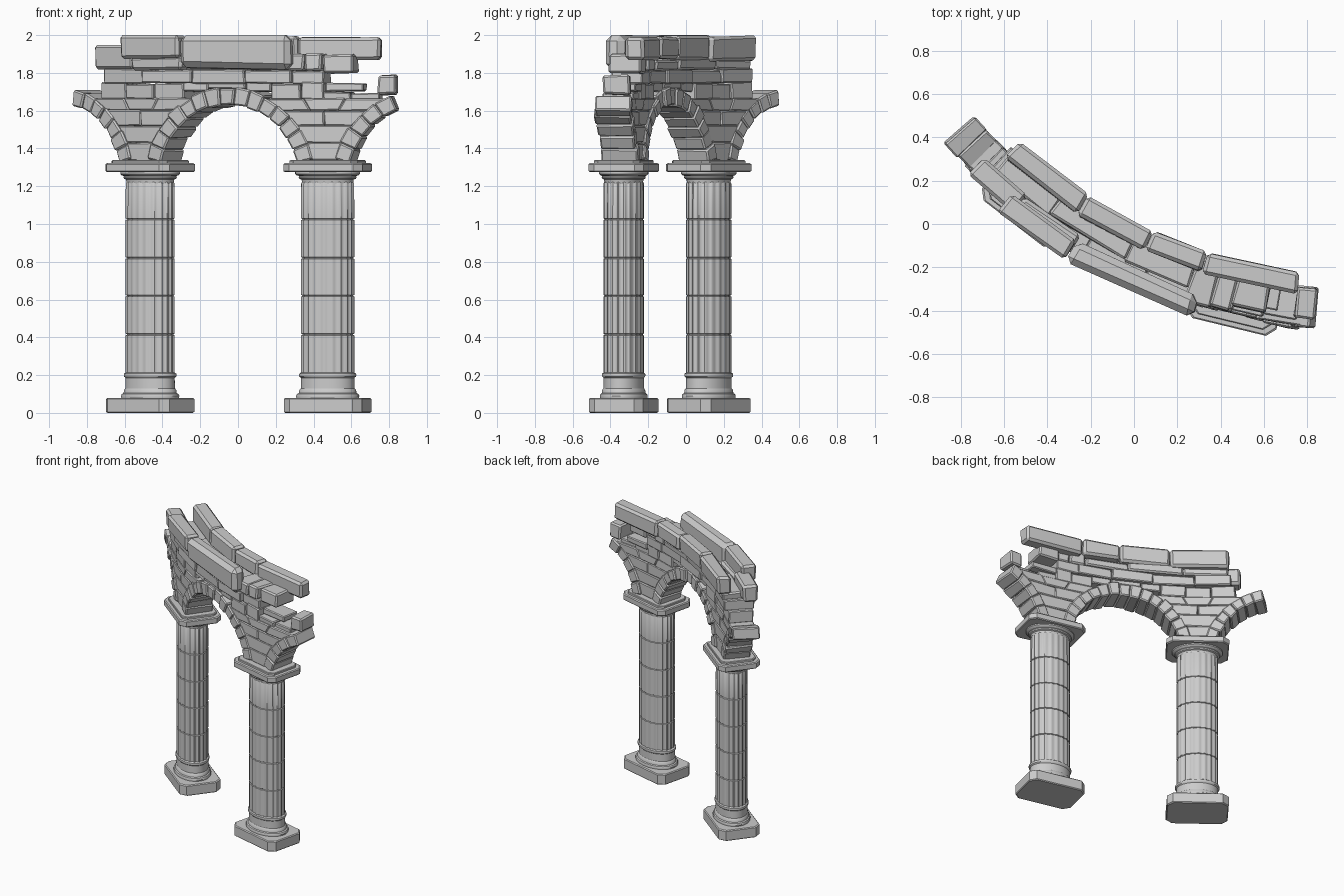
import bpy, bmesh, math, random
from mathutils import Vector, Matrix

if "Cube" in bpy.data.objects:
    bpy.data.objects.remove(bpy.data.objects["Cube"])

random.seed(4)
R, CX, CY = 2.506, 1.064, 2.106          # plan circle of the curved wall
PHI0 = math.radians(244.4)
ZC, RI, RO = 1.235, 0.395, 0.487         # arch centre height and radii
STEP = R * math.radians(24)              # column spacing along the wall
COLS = (-STEP / 2, STEP / 2)


def place(s, d, z):
    """Wall coordinates: s along the curve, d outward to the front, z up."""
    p = PHI0 + s / R
    return Vector((CX + (R + d) * math.cos(p), CY + (R + d) * math.sin(p), z))


def finish(bm, name, smooth=False):
    bmesh.ops.recalc_face_normals(bm, faces=bm.faces)
    me = bpy.data.meshes.new(name)
    bm.to_mesh(me)
    bm.free()
    ob = bpy.data.objects.new(name, me)
    bpy.context.collection.objects.link(ob)
    if smooth:
        bpy.ops.object.select_all(action='DESELECT')
        ob.select_set(True)
        bpy.context.view_layer.objects.active = ob
        bpy.ops.object.shade_smooth_by_angle(angle=math.radians(35))
    return ob


def stone(bm, quad, d0, d1, jit=0.004, bev=0.008):
    """Six-sided stone: quad is four (s, z) corners, swept from d0 to d1."""
    j = lambda: random.uniform(-jit, jit)
    vs = [bm.verts.new(place(s + j(), d + j(), min(z + j(), 2.0)))
          for d in (d0, d1) for s, z in quad]
    faces = [(0, 1, 2, 3), (7, 6, 5, 4)]
    faces += [(i, i + 4, (i + 1) % 4 + 4, (i + 1) % 4) for i in range(4)]
    fs = [bm.faces.new([vs[i] for i in f]) for f in faces]
    bmesh.ops.recalc_face_normals(bm, faces=fs)
    edges = list({e for f in fs for e in f.edges})
    bmesh.ops.bevel(bm, geom=edges, offset=bev, segments=1, affect='EDGES')


def box(bm, s0, s1, z0, z1, d0, d1, jit=0.006, bev=0.01):
    stone(bm, [(s0, z0), (s1, z0), (s1, z1), (s0, z1)], d0, d1, jit, bev)


def slab(bm, w, h, c, z0, z1, b):
    """Corner-cut rectangular slab with a chamfered rim."""
    def ring(k, z):
        x, y = w / 2 - k, h / 2 - k
        pts = [(x, y - c), (x - c, y), (c - x, y), (-x, y - c),
               (-x, c - y), (c - x, -y), (x - c, -y), (x, c - y)]
        return [bm.verts.new((px, py, z)) for px, py in pts]
    rings = [ring(b, z0), ring(0, z0 + b), ring(0, z1 - b), ring(b, z1)]
    skin(bm, rings)


def skin(bm, rings):
    n = len(rings[0])
    for a, b in zip(rings, rings[1:]):
        for i in range(n):
            bm.faces.new((a[i], a[(i + 1) % n], b[(i + 1) % n], b[i]))
    bm.faces.new(rings[0][::-1])
    bm.faces.new(rings[-1])


def lathe(bm, profile, flute=0.0):
    """Elliptical turning, optionally with 20 shallow flutes."""
    cut = [0, 0, .8, 1, .8] * 20
    rings = []
    for r, z in profile:
        rings.append([bm.verts.new(((r - flute * c) * math.cos(math.tau * i / 100),
                                    0.73 * (r - flute * c) * math.sin(math.tau * i / 100), z))
                      for i, c in enumerate(cut)])
    skin(bm, rings)


# Columns: plinth, moulded base, fluted drums, capital
base = [(.168, .078), (.17, .09), (.165, .1), (.155, .105), (.152, .122), (.144, .13),
        (.143, .185), (.152, .192), (.154, .2), (.152, .208), (.142, .214)]
shaft = [(.144, .21)]
for zj in (.415, .62, .82, 1.025):
    shaft += [(.144, zj - .005), (.137, zj - .002), (.137, zj + .002), (.144, zj + .005)]
shaft += [(.143, 1.215), (.138, 1.222)]
capital = [(.136, 1.215), (.14, 1.235), (.152, 1.24), (.156, 1.248), (.152, 1.254),
           (.166, 1.258), (.174, 1.266), (.174, 1.28)]
for side, s in zip(("left", "right"), COLS):
    m = Matrix.Translation(place(s, 0, 0)) @ Matrix.Rotation(
        PHI0 + s / R + math.pi / 2, 4, 'Z')
    for part, build, smooth in (
            ("plinth", lambda b: slab(b, .424, .295, .04, 0, .08, .006), False),
            ("base_moulding", lambda b: lathe(b, base), True),
            ("fluted_shaft", lambda b: lathe(b, shaft, .007), True),
            ("capital", lambda b: lathe(b, capital), True),
            ("abacus", lambda b: slab(b, .43, .3, .04, 1.275, 1.322, .006), False),
            ("abacus_top", lambda b: slab(b, .37, .25, .03, 1.318, 1.338, .004), False)):
        bm = bmesh.new()
        build(bm)
        finish(bm, side + "_" + part, smooth).matrix_world = m


# Arch rings: one whole arch and two broken ones
def arch(name, centre, a0, a1, n):
    bm = bmesh.new()
    for i in range(n):
        t0, t1 = (math.radians(a0 + (a1 - a0) * k / n) for k in (i, i + 1))
        ro, ri = RO + random.uniform(-.012, .006), RI + random.uniform(-.004, .006)
        quad = [(centre + r * math.cos(t), ZC + r * math.sin(t))
                for r, t in ((ri, t0), (ri, t1), (ro, t1), (ro, t0))]
        stone(bm, quad, -.098 + random.uniform(-.008, .01),
              .098 + random.uniform(-.01, .008), .003)
    finish(bm, name)


arch("main_arch", 0, 13, 167, 15)
arch("left_broken_arch", -STEP, 13, 82, 7)
arch("right_broken_arch", STEP, 112, 167, 5)

# Spandrel masonry above each column, fitted between the arches
for side, s in zip(("left", "right"), COLS):
    bm = bmesh.new()
    levels = [1.335, 1.43, 1.52, 1.6, 1.665]
    for k, (z0, z1) in enumerate(zip(levels, levels[1:])):
        half = [STEP / 2 - math.sqrt((RO - .015) ** 2 - (z - ZC) ** 2) for z in (z0, z1)]
        n = (1, 1, 2, 3)[k]
        for i in range(n):
            f0, f1 = -1 + 2 * i / n, -1 + 2 * (i + 1) / n
            stone(bm, [(s + f0 * half[0], z0), (s + f1 * half[0], z0),
                       (s + f1 * half[1], z1), (s + f0 * half[1], z1)],
                  -.085, .085, .003, .006)
    finish(bm, side + "_spandrel")

# Levelling courses: s0, s1, z0, z1, d0, d1
courses = [(-.79, -.62, 1.66, 1.75, -.085, .085), (-.62, -.44, 1.66, 1.74, -.08, .09),
           (-.44, -.26, 1.66, 1.745, -.09, .08), (-.26, -.12, 1.7, 1.75, -.08, .08),
           (-.12, .1, 1.715, 1.75, -.085, .085), (.1, .24, 1.7, 1.75, -.08, .08),
           (.24, .40, 1.66, 1.74, -.085, .09), (.40, .52, 1.66, 1.75, -.09, .08),
           (.52, .66, 1.655, 1.70, -.08, .07), (.66, .81, 1.645, 1.69, -.07, .06),
           (-.76, -.5, 1.745, 1.82, -.11, .1), (-.5, -.2, 1.745, 1.815, -.1, .11),
           (-.2, .1, 1.745, 1.82, -.11, .1), (.1, .35, 1.745, 1.815, -.1, .1),
           (.35, .52, 1.74, 1.81, -.1, .07), (.52, .72, 1.70, 1.745, -.1, .03)]
bm = bmesh.new()
for c in courses:
    box(bm, *c, jit=.004, bev=.006)
finish(bm, "levelling_courses")

# Core stones between the two upper rows
core = [(-.74, -.42, 1.815, 1.87, -.12, .03), (-.42, -.02, 1.815, 1.88, -.13, .02),
        (-.02, .3, 1.815, 1.87, -.12, .03), (.3, .42, 1.81, 1.9, -.11, .09),
        (.42, .51, 1.81, 1.9, -.1, .08), (.51, .67, 1.80, 1.9, -.12, .05)]
bm = bmesh.new()
for c in core:
    box(bm, *c)
finish(bm, "core_stones")

# Large front and rear coping blocks
bm = bmesh.new()
for c in [(-.82, -.56, 1.82, 1.945, .01, .115), (-.56, -.25, 1.815, 1.885, .02, .125),
          (-.61, -.25, 1.88, 2.0, .05, .15)]:
    box(bm, *c, jit=.006, bev=.015)
box(bm, -.245, .36, 1.825, 2.0, .05, .155, jit=.008, bev=.03)
finish(bm, "front_coping")
bm = bmesh.new()
for c in [(-.75, -.32, 1.86, 1.995, -.158, -.055), (-.315, .045, 1.87, 2.0, -.15, -.05),
          (.05, .335, 1.875, 1.99, -.155, -.06), (.34, .8, 1.87, 1.99, -.155, -.055)]:
    box(bm, *c, jit=.006, bev=.016)
finish(bm, "rear_coping")

# Lone stone left on the broken right arch
bm = bmesh.new()
box(bm, .80, .90, 1.685, 1.79, -.09, .05)
finish(bm, "loose_stone")
